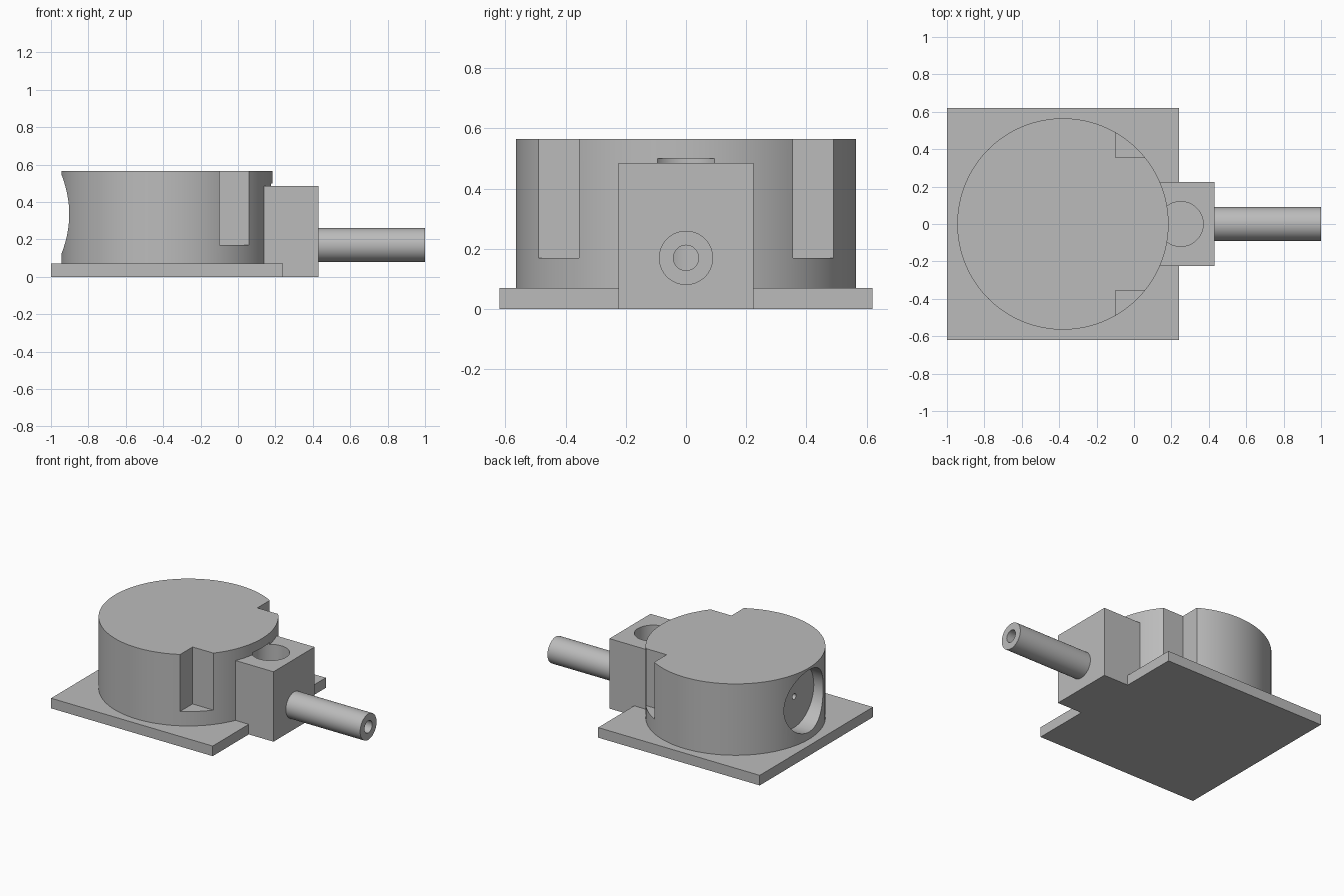
import bpy
import math

if "Cube" in bpy.data.objects:
    bpy.data.objects.remove(bpy.data.objects["Cube"], do_unlink=True)

GREY = (0.5, 0.5, 0.5, 1.0)
grey = bpy.data.materials.new("plain grey")
grey.use_nodes = True
grey.diffuse_color = GREY
grey.node_tree.nodes["Principled BSDF"].inputs["Base Color"].default_value = GREY


def finish(name):
    ob = bpy.context.object
    ob.name = ob.data.name = name
    bpy.ops.object.transform_apply(location=False, rotation=True, scale=True)
    ob.data.materials.append(grey)
    return ob


def box(name, x, y, z):
    """Box from (low, high) ranges."""
    bpy.ops.mesh.primitive_cube_add(size=1, location=[sum(r) / 2 for r in (x, y, z)])
    bpy.context.object.scale = [r[1] - r[0] for r in (x, y, z)]
    return finish(name)


def upright(name, x, radius, z, sides=64):
    """Vertical cylinder on the centre line."""
    bpy.ops.mesh.primitive_cylinder_add(vertices=sides, radius=radius, depth=z[1] - z[0],
                                        location=(x, 0, sum(z) / 2))
    return finish(name)


def lengthwise(name, x, radius, z, sides=64):
    """Cylinder lying along x."""
    bpy.ops.mesh.primitive_cylinder_add(vertices=sides, radius=radius, depth=x[1] - x[0],
                                        location=(sum(x) / 2, 0, z),
                                        rotation=(0, math.pi / 2, 0))
    return finish(name)


def cut(ob, cutters):
    """Subtract each cutter from the part, then discard it."""
    for cutter in cutters:
        cutter.hide_render = True
        mod = ob.modifiers.new("cut", "BOOLEAN")
        mod.operation, mod.solver, mod.object = "DIFFERENCE", "EXACT", cutter
        bpy.context.view_layer.objects.active = ob
        bpy.ops.object.modifier_apply(modifier=mod.name)
        bpy.data.objects.remove(cutter, do_unlink=True)


def smooth(ob):
    bpy.ops.object.select_all(action="DESELECT")
    ob.select_set(True)
    bpy.context.view_layer.objects.active = ob
    bpy.ops.object.shade_smooth_by_angle(angle=math.radians(30))


DRUM_X, DRUM_R, DRUM_TOP = -0.38, 0.565, 0.565
WELL_X, WELL_R = 0.25, 0.12
PIPE_Z, BORE_R = 0.17, 0.042

# Flat base
box("base_plate", (-1, 0.24), (-0.62, 0.62), (0, 0.07))

# Drum with two corner notches, a side recess with a pinhole, and room for the well
drum = upright("drum", DRUM_X, DRUM_R, (0.06, DRUM_TOP), 128)
cut(drum, [
    box("notch_left", (-0.1, 0.5), (0.355, 0.8), (PIPE_Z, 0.8)),
    box("notch_right", (-0.1, 0.5), (-0.8, -0.355), (PIPE_Z, 0.8)),
    lengthwise("side_recess", (-1.2, -0.83), 0.215, 0.335),
    lengthwise("pinhole", (-0.9, -0.65), 0.02, 0.335, 24),
    upright("drum_well", WELL_X, WELL_R, (0.1, 0.5)),
])
smooth(drum)

# Connector block with a vertical well and a bore leading into it
block = box("connector_block", (0.05, 0.43), (-0.225, 0.225), (0, 0.485))
cut(block, [
    upright("block_well", WELL_X, WELL_R, (0.1, 0.7)),
    lengthwise("block_bore", (WELL_X, 0.6), BORE_R, PIPE_Z, 32),
])
smooth(block)

# Hollow pipe
pipe = lengthwise("pipe", (0.42, 1), 0.09, PIPE_Z)
cut(pipe, [lengthwise("pipe_bore", (0.3, 1.1), BORE_R, PIPE_Z, 32)])
smooth(pipe)
